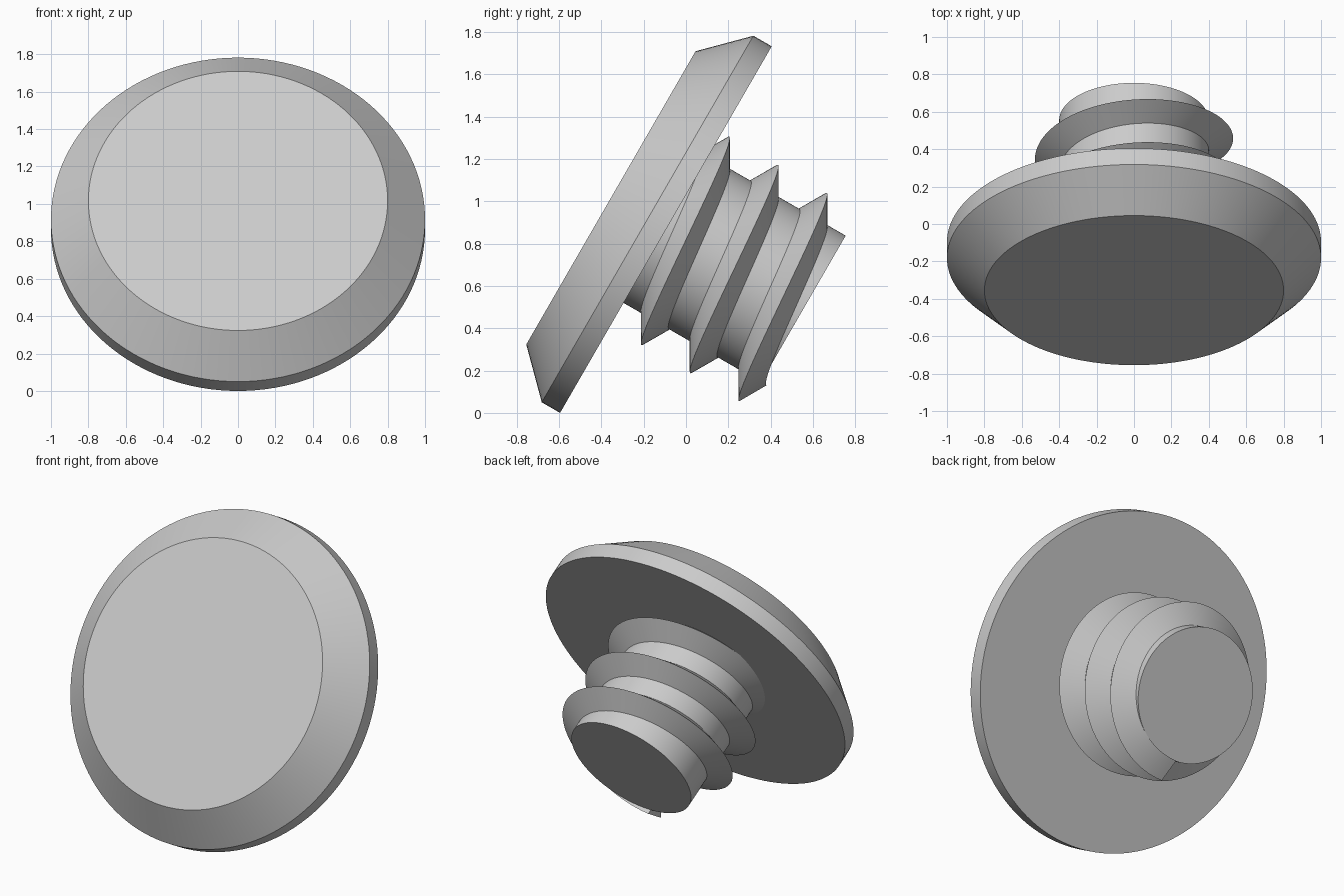
import bpy, bmesh, math
from mathutils import Matrix, Vector

cube = bpy.data.objects.get("Cube")
if cube:
    bpy.data.objects.remove(cube)

SEGMENTS = 128
# Local z runs along the screw axis, from the head towards the shaft end
TILT = Matrix.Translation((0, -0.095, 0.866)) @ Matrix.Rotation(math.radians(-120), 4, "X")

grey = bpy.data.materials.new("plain grey")
grey.use_nodes = True
colour = (0.6, 0.6, 0.6, 1)
grey.diffuse_color = colour
grey.node_tree.nodes["Principled BSDF"].inputs["Base Color"].default_value = colour


def finish(name, bm):
    bmesh.ops.recalc_face_normals(bm, faces=bm.faces)
    mesh = bpy.data.meshes.new(name)
    bm.to_mesh(mesh)
    bm.free()
    mesh.materials.append(grey)
    obj = bpy.data.objects.new(name, mesh)
    bpy.context.collection.objects.link(obj)
    obj.matrix_world = TILT
    bpy.ops.object.select_all(action="DESELECT")
    obj.select_set(True)
    bpy.context.view_layer.objects.active = obj
    bpy.ops.object.shade_smooth_by_angle(angle=math.radians(25))
    return obj


def bridge(bm, a, b):
    """Join two closed rings of vertices with quads."""
    for i in range(len(a)):
        j = (i + 1) % len(a)
        bm.faces.new((a[i], a[j], b[j], b[i]))


def polar(radius, angle, z):
    return Vector((radius * math.cos(angle), radius * math.sin(angle), z))


def turned(name, profile):
    """Solid of revolution from (radius, z) pairs, with flat ends."""
    bm = bmesh.new()
    rings = [[bm.verts.new(polar(r, math.tau * i / SEGMENTS, z)) for i in range(SEGMENTS)]
             for r, z in profile]
    for a, b in zip(rings, rings[1:]):
        bridge(bm, a, b)
    bm.faces.new(rings[0])
    bm.faces.new(rings[-1])
    return finish(name, bm)


def helical_thread(name, root, crest, half_width, pitch, turns, end_z):
    """Triangular ridge wound round the axis, ending at the underside."""
    bm = bmesh.new()
    steps = SEGMENTS * turns
    rings = []
    for i in range(steps + 1):
        back = (steps - i) / SEGMENTS
        angle = math.pi / 2 - math.tau * back
        z = end_z - pitch * back
        section = ((root, -half_width), (crest, 0), (root, half_width))
        rings.append([bm.verts.new(polar(r, angle, z + dz)) for r, dz in section])
    for a, b in zip(rings, rings[1:]):
        bridge(bm, a, b)
    bm.faces.new(rings[0])
    bm.faces.new(rings[-1])
    return finish(name, bm)


# Broad head with a sloping front edge
turned("head", [(0.8, -0.3), (1, -0.1), (1, 0)])
# Plain round shaft, seated in the head
turned("shaft", [(0.4, -0.05), (0.4, 0.75)])
# Sharp thread
helical_thread("thread", root=0.399, crest=0.53, half_width=0.075,
               pitch=0.266, turns=3, end_z=0.705)
